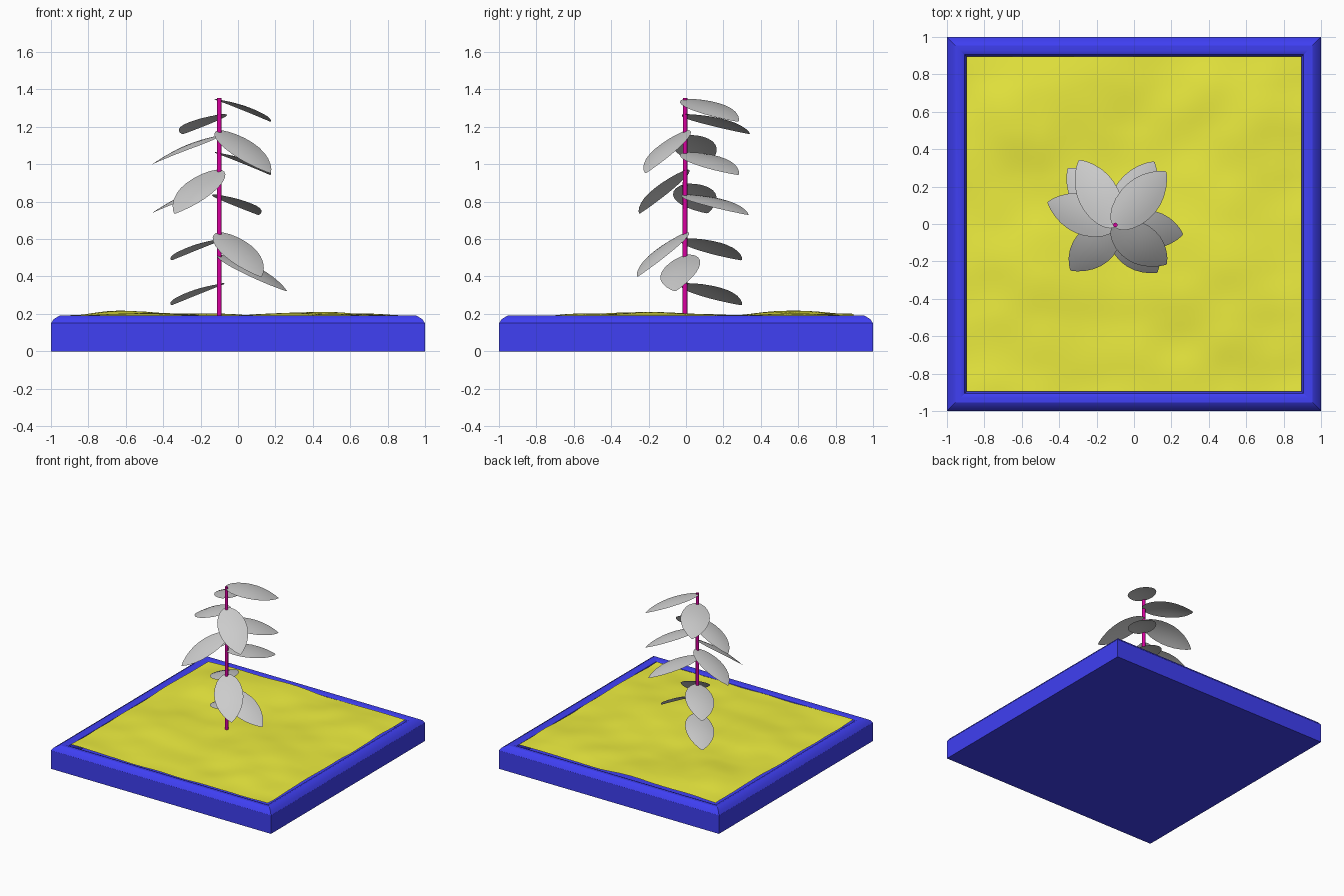
import bpy, bmesh, math
from mathutils import Matrix, Vector, noise

if "Cube" in bpy.data.objects:
    bpy.data.objects.remove(bpy.data.objects["Cube"])


def material(name, rgb):
    m = bpy.data.materials.new(name)
    m.diffuse_color = (*rgb, 1)
    m.use_nodes = True
    m.node_tree.nodes["Principled BSDF"].inputs["Base Color"].default_value = m.diffuse_color
    return m


def finish(name, bm, mat=None, angle=None):
    bmesh.ops.recalc_face_normals(bm, faces=bm.faces)
    me = bpy.data.meshes.new(name)
    bm.to_mesh(me)
    bm.free()
    ob = bpy.data.objects.new(name, me)
    bpy.context.collection.objects.link(ob)
    if mat:
        me.materials.append(mat)
    if angle is not None:
        bpy.ops.object.select_all(action='DESELECT')
        ob.select_set(True)
        bpy.context.view_layer.objects.active = ob
        bpy.ops.object.shade_smooth_by_angle(angle=math.radians(angle))
    return ob


blue = material("planter_blue", (0.05, 0.05, 0.9))
yellow = material("soil_yellow", (0.85, 0.85, 0.05))
pink = material("stem_pink", (0.7, 0.0, 0.35))

# Planter: square rings following the rim profile, closed below and inside
profile = [(1, 0), (1, .15), (.985, .172), (.955, .19), (.93, .19), (.905, .178), (.89, .15), (.89, .1)]
bm = bmesh.new()
rings = [[bm.verts.new((sx * r, sy * r, z)) for sx, sy in ((-1, -1), (1, -1), (1, 1), (-1, 1))]
         for r, z in profile]
for a, b in zip(rings, rings[1:]):
    for i in range(4):
        j = (i + 1) % 4
        bm.faces.new((a[i], a[j], b[j], b[i]))
bm.faces.new(rings[0])
bm.faces.new(rings[-1])
finish("planter_box", bm, blue, 30)

# Soil: grid with soft mounds and fine noise
mounds = [(-.58, .58, .2, .034), (.35, -.1, .22, .024), (-.1, .85, .16, .022),
          (.5, -.42, .2, .016), (-.5, -.2, .22, .022), (.6, .6, .22, .018)]
bm = bmesh.new()
bmesh.ops.create_grid(bm, x_segments=70, y_segments=70, size=.895)
for v in bm.verts:
    x, y = v.co.x, v.co.y
    h = .182 + .010 * noise.noise(Vector((x * 4, y * 4, 3.1)))
    for mx, my, s, a in mounds:
        h += a * math.exp(-((x - mx) ** 2 + (y - my) ** 2) / (2 * s * s))
    v.co.z = h
finish("soil", bm, yellow, 60)

# Stem
SX, SY = -.1, -.005
bm = bmesh.new()
bmesh.ops.create_cone(bm, cap_ends=True, segments=12, radius1=.013, radius2=.012, depth=1.195,
                      matrix=Matrix.Translation((SX, SY, .7575)))
finish("stem", bm, pink, 40)

# Leaf outline: (fraction of length, half width)
OUTLINE = [(-.02, .018), (.0, .035), (.05, .058), (.13, .08), (.25, .099), (.38, .108), (.5, .108),
           (.62, .1), (.74, .083), (.85, .058), (.94, .03), (1, .004)]
LENGTH = .41


def leaf(name, yaw, z):
    bm = bmesh.new()
    rows = []
    for t, w in OUTLINE:
        arch = .022 * math.sin(math.pi * max(t, 0))
        rows.append([bm.verts.new((t * LENGTH, w * k, arch - .012 * (w * k / .108) ** 2))
                     for k in (-1, -.66, -.33, 0, .33, .66, 1)])
    for a, b in zip(rows, rows[1:]):
        for i in range(6):
            bm.faces.new((a[i], b[i], b[i + 1], a[i + 1]))
    # droop, turn round the stem, then lean towards the front
    m = (Matrix.Translation((SX, SY, z)) @ Matrix.Rotation(math.radians(12), 4, 'X')
         @ Matrix.Rotation(math.radians(yaw), 4, 'Z') @ Matrix.Rotation(math.radians(25), 4, 'Y'))
    bmesh.ops.transform(bm, matrix=m, verts=bm.verts)
    finish(name, bm, None, 60)


# Leaves: (turn in degrees, height on stem)
LEAVES = [(43, 1.345), (121.5, 1.265), (-42.6, 1.175), (166.6, 1.15), (43, 1.06), (-130, .965),
          (166.6, .89), (56, .835), (-53, .63), (-14, .51), (133, .60), (133, .36)]
for n, (yaw, z) in enumerate(LEAVES, 1):
    leaf(f"leaf_{n:02d}", yaw, z)
